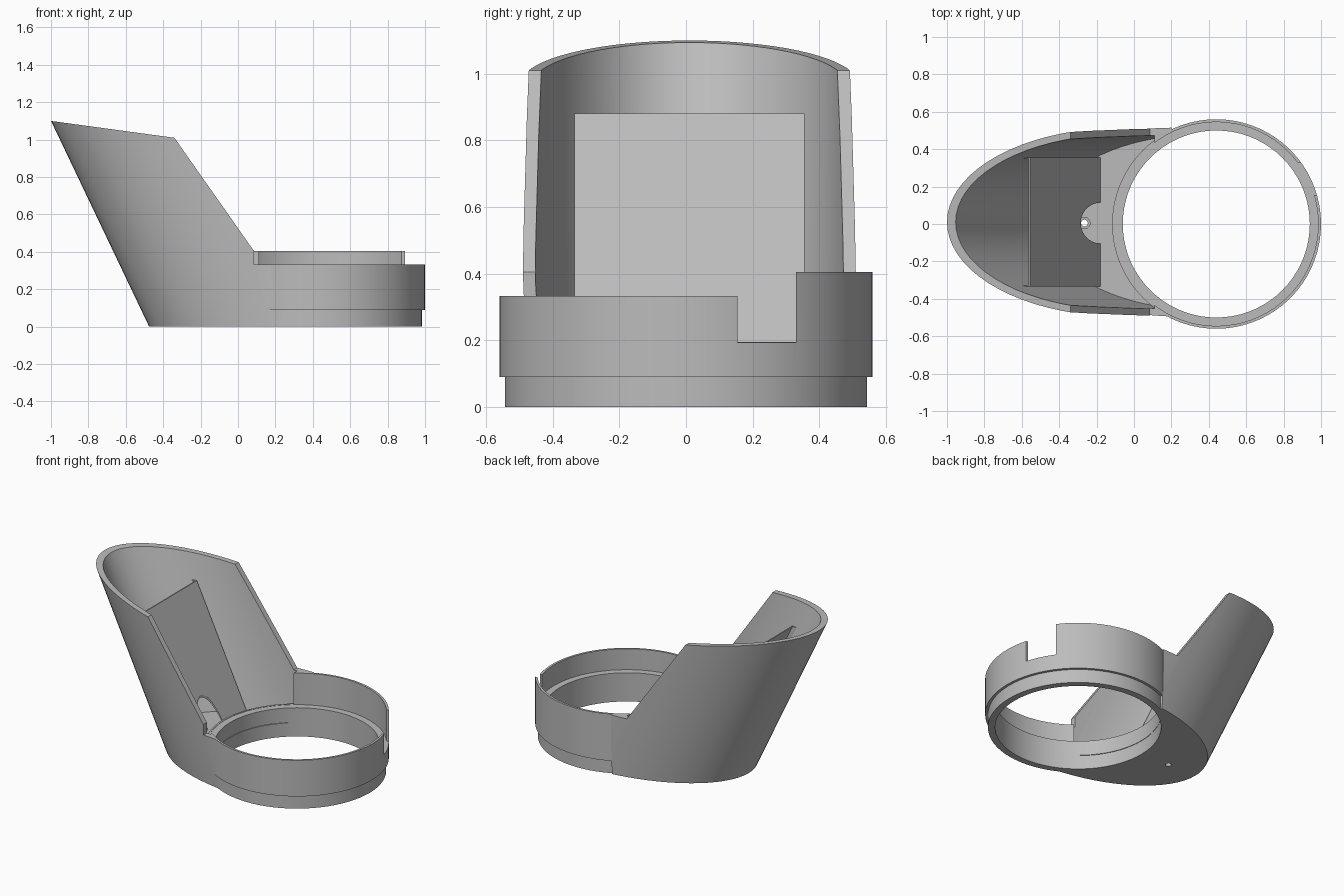
import bpy, bmesh, math
from mathutils import Vector

if "Cube" in bpy.data.objects:
    bpy.data.objects.remove(bpy.data.objects["Cube"], do_unlink=True)

grey = bpy.data.materials.new("plain grey")
grey.use_nodes = True
grey.diffuse_color = (0.5, 0.5, 0.5, 1)
grey.node_tree.nodes["Principled BSDF"].inputs["Base Color"].default_value = (0.5, 0.5, 0.5, 1)

LEAN = -0.477    # sideways lean of the scoop per unit of height
RING_X = 0.44
FLOOR = 0.09
LEDGE = 0.195


def prism(name, points, sweep):
    """Closed solid: a planar outline swept along a vector."""
    bm = bmesh.new()
    face = bm.faces.new([bm.verts.new(p) for p in points])
    top = bmesh.ops.extrude_face_region(bm, geom=[face])["geom"]
    bmesh.ops.translate(bm, vec=Vector(sweep), verts=[v for v in top if isinstance(v, bmesh.types.BMVert)])
    bmesh.ops.recalc_face_normals(bm, faces=bm.faces)
    mesh = bpy.data.meshes.new(name)
    bm.to_mesh(mesh)
    bm.free()
    mesh.materials.append(grey)
    ob = bpy.data.objects.new(name, mesh)
    bpy.context.collection.objects.link(ob)
    return ob


def oval(name, x, y, a, b, z0, z1, lean=0.0, n=72):
    """Elliptical column between two heights, optionally leaning."""
    ring = [(x + lean * z0 + a * math.cos(math.tau * i / n), y + b * math.sin(math.tau * i / n), z0)
            for i in range(n)]
    return prism(name, ring, (lean * (z1 - z0), 0, z1 - z0))


def box(name, x0, x1, y0, y1, z0, z1):
    return prism(name, [(x0, y0, z0), (x1, y0, z0), (x1, y1, z0), (x0, y1, z0)], (0, 0, z1 - z0))


def side_profile(name, xz, y0, y1):
    return prism(name, [(x, y0, z) for x, z in xz], (0, y1 - y0, 0))


def combine(target, tool, operation):
    mod = target.modifiers.new(operation.lower(), "BOOLEAN")
    mod.operation, mod.solver, mod.object = operation, "EXACT", tool
    bpy.context.view_layer.objects.active = target
    bpy.ops.object.modifier_apply(modifier=mod.name)
    bpy.data.objects.remove(tool, do_unlink=True)


def finish(ob):
    bpy.ops.object.select_all(action="DESELECT")
    ob.select_set(True)
    bpy.context.view_layer.objects.active = ob
    bpy.ops.object.shade_smooth_by_angle(angle=math.radians(25))


# Leaning scoop trimmed to its side outline
body = oval("scoop_and_ring", 0.4, 0.01, 0.875, 0.505, -0.05, 1.3, LEAN)
trim = [(-1.4, 0), (0.2, 0), (0.2, 0.405), (0.085, 0.405), (-0.34, 1.01), (-1.0, 1.1), (-1.4, 1.155)]
combine(body, side_profile("trim", trim, -1, 1), "INTERSECT")

# Ring with a slightly narrower foot
combine(body, oval("foot", RING_X, 0, 0.543, 0.543, 0, 0.15), "UNION")
combine(body, oval("collar", RING_X, 0, 0.56, 0.56, FLOOR, 0.405), "UNION")

# Hollow the scoop down to its floor
hollow = oval("hollow", 0.4, 0.01, 0.832, 0.468, FLOOR + 0.002, 1.4, LEAN)
combine(hollow, box("limit", -2, 0.11, -1, 1, 0, 2), "INTERSECT")
combine(body, hollow, "DIFFERENCE")

# Inner ledge and bore of the ring
combine(body, oval("ledge", RING_X, 0, 0.557, 0.557, 0.05 + FLOOR / 2, LEDGE), "UNION")
combine(body, oval("bore", RING_X, 0, 0.5, 0.5, -0.1, 1), "DIFFERENCE")
combine(body, oval("seat", RING_X, 0, 0.545, 0.545, LEDGE - 0.002, 0.6), "DIFFERENCE")

# Lower front rim and the notch in the end
combine(body, box("rim_cut", 0.085, 2, -1, 0.33, 0.333, 0.7), "DIFFERENCE")
combine(body, box("notch", 0.6, 2, 0.155, 0.33, LEDGE - 0.002, 0.6), "DIFFERENCE")

# Countersunk screw hole in the floor
combine(body, oval("screw_hole", -0.265, 0.005, 0.018, 0.018, -0.1, 0.3, n=24), "DIFFERENCE")
combine(body, oval("countersink", -0.265, 0.005, 0.03, 0.03, 0.06, 0.3, n=24), "DIFFERENCE")
finish(body)


# Thin leaning panel with side returns and a rounded access cut
def leaning(u0, u1):
    return [(u + LEAN * z, z) for u, z in ((u0, 0.08), (u1, 0.08), (u1, 0.88), (u0, 0.88))]


panel = side_profile("inner_panel", leaning(-0.143, -0.135), -0.335, 0.355)
for y in (-0.335, 0.349):
    combine(panel, side_profile("return", leaning(-0.18, -0.135), y, y + 0.006), "UNION")
combine(panel, oval("access_cut", -0.175, 0.005, 0.11, 0.11, FLOOR + 0.002, 0.6, n=40), "DIFFERENCE")
finish(panel)
